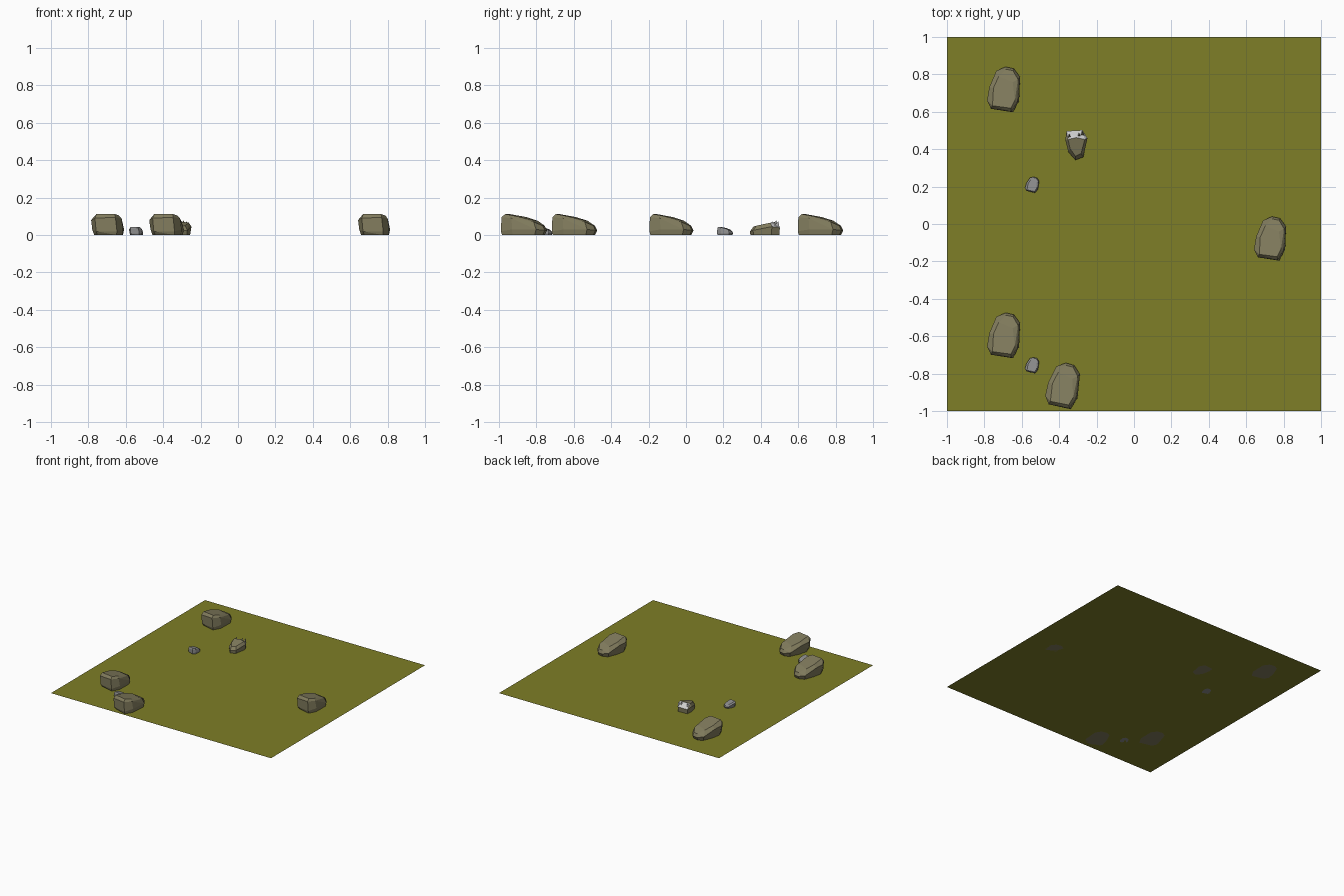
import bpy, bmesh
from mathutils import Matrix, Vector

if "Cube" in bpy.data.objects:
    bpy.data.objects.remove(bpy.data.objects["Cube"])


def material(name, rgb):
    m = bpy.data.materials.new(name)
    m.diffuse_color = (*rgb, 1)
    m.use_nodes = True
    m.node_tree.nodes["Principled BSDF"].inputs["Base Color"].default_value = m.diffuse_color
    return m


GRASS = material("grass", (0.21, 0.21, 0.02))
STONE = material("stone", (0.22, 0.20, 0.11))
GREY = material("grey_stone", (0.26, 0.26, 0.26))
PALE = material("pale_break", (0.85, 0.85, 0.85))


def finish(bm, name, mats, loc=(0, 0, 0)):
    me = bpy.data.meshes.new(name)
    bm.to_mesh(me)
    bm.free()
    for m in mats:
        me.materials.append(m)
    ob = bpy.data.objects.new(name, me)
    ob.location = loc
    bpy.context.collection.objects.link(ob)
    return ob


def hull(points):
    bm = bmesh.new()
    for p in points:
        bm.verts.new(p)
    r = bmesh.ops.convex_hull(bm, input=bm.verts)
    loose = [v for v in bm.verts if not v.link_faces]
    bmesh.ops.delete(bm, geom=loose, context='VERTS')
    bmesh.ops.dissolve_limit(bm, angle_limit=0.15, verts=bm.verts, edges=bm.edges)
    bmesh.ops.recalc_face_normals(bm, faces=bm.faces)
    return bm


# Flat square of ground
bm = bmesh.new()
bmesh.ops.create_grid(bm, x_segments=1, y_segments=1, size=1.0)
finish(bm, "ground", [GRASS])

# Faceted boulder: foot, waist and sloping top
BOULDER = [
    (.015, .108, 0), (.058, .10, 0), (.087, .06, 0), (.085, -.055, 0),
    (.054, -.11, 0), (-.045, -.085, 0), (-.062, -.05, 0), (-.05, .015, 0), (-.02, .09, 0),
    (.018, .12, .025), (.061, .11, .025), (.093, .067, .03), (.088, -.056, .03),
    (.056, -.116, .02), (-.052, -.098, .02), (-.072, -.05, .03), (-.03, .099, .035),
    (.02, .107, .05), (.056, .10, .05), (.082, .055, .07), (.08, -.06, .09),
    (.048, -.113, .095), (-.058, -.098, .09), (-.078, -.056, .08), (-.067, .013, .075),
    (-.05, -.082, .113), (.045, -.095, .112), (.066, -.055, .105),
    (.055, .04, .083), (-.045, .01, .096), (-.018, .07, .076),
]


def rock(name, loc, scale, mat, turn=0.0):
    rot = Matrix.Rotation(turn, 3, 'Z')
    pts = [rot @ Vector([c * s for c, s in zip(p, scale)]) for p in BOULDER]
    finish(hull(pts), name, [mat], (*loc, 0))


for i, (x, y, s, t) in enumerate([(-.705, .717, 1.03, 0), (.72, -.08, 1, 0),
                                  (-.705, -.598, 1.03, 0), (-.39, -.866, 1.04, -.06)]):
    rock(f"boulder_{i + 1}", (x, y), (s, s, 1), STONE, t)
for i, y in enumerate((.21, -.755)):
    rock(f"pebble_{i + 1}", (-.548, y), (.42, .36, .39), GREY, -.1)

# Smaller broken rock with a pale fractured back
BROKEN = [
    (-.05, .072, 0), (.03, .077, 0), (.052, .035, 0), (.035, -.06, 0),
    (-.005, -.078, 0), (-.04, -.037, 0), (-.054, .027, 0),
    (-.053, .075, .035), (.032, .08, .04), (.059, .037, .045), (.037, -.064, .025),
    (-.005, -.08, .02), (-.043, -.037, .03), (-.059, .027, .045),
    (.025, -.045, .05), (-.005, -.06, .046), (-.033, -.02, .055),
    (.045, .03, .066), (-.045, .03, .066), (0, .04, .072),
]
bm = hull(BROKEN)
for f in bm.faces:
    c = f.calc_center_median()
    if f.normal.y > .3 and f.normal.z > .1 and c.z > .02:
        f.material_index = 1
# Jagged splinters left standing along the break
for x, y, h in [(-.04, .045, .075), (.012, .05, .08), (.03, .06, .073)]:
    tip = (x + .004, y + .012, h)
    base = [(x - .012, y - .015, .05), (x + .014, y - .012, .05), (x, y + .018, .04)]
    b = [bm.verts.new(p) for p in base]
    t = bm.verts.new(tip)
    for k in range(3):
        f = bm.faces.new((b[k], b[(k + 1) % 3], t))
        f.material_index = 1 if k else 0
finish(bm, "broken_rock", [STONE, PALE], (-.308, .422, 0))
